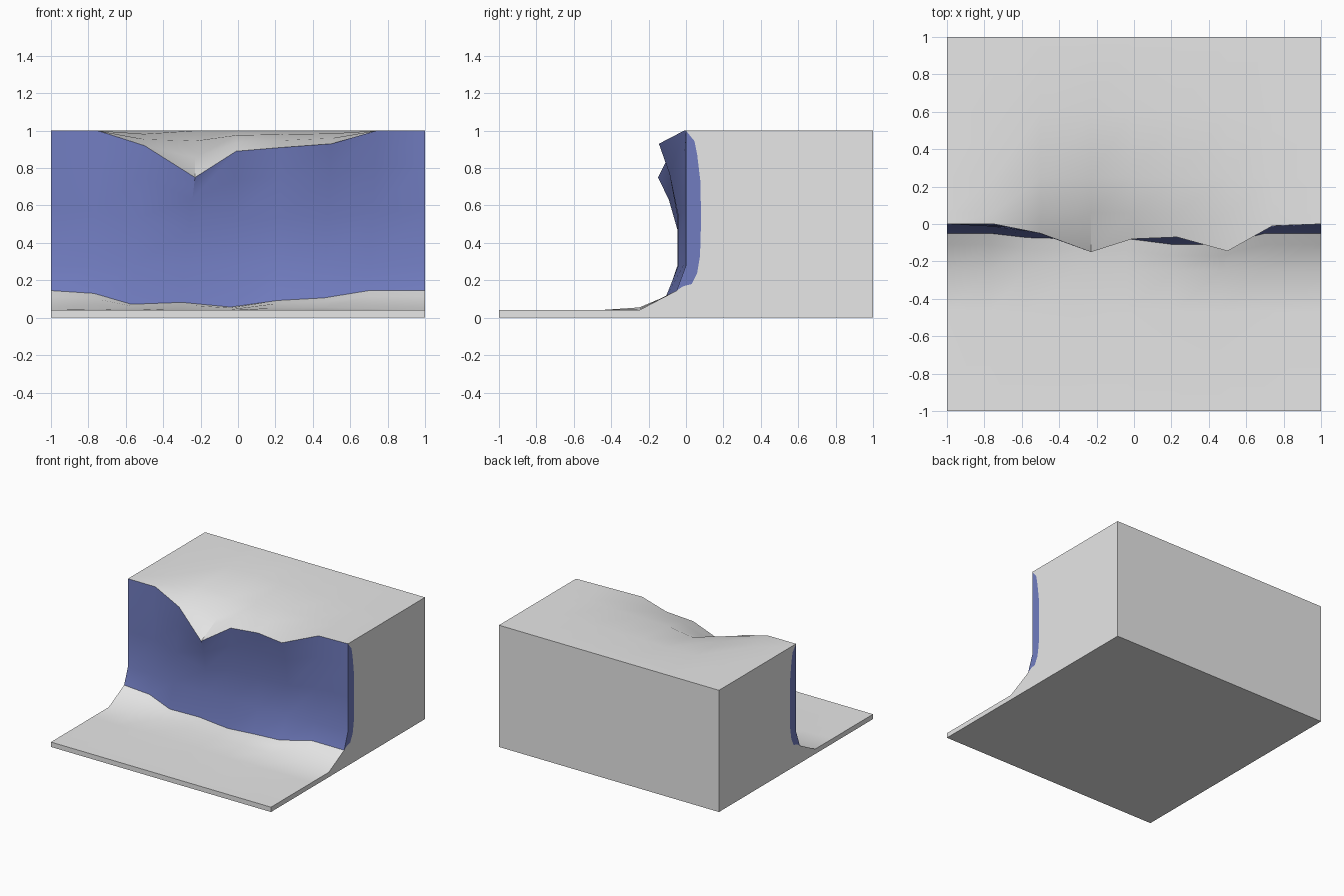
import bpy, bmesh

if "Cube" in bpy.data.objects:
    bpy.data.objects.remove(bpy.data.objects["Cube"])

def material(name, rgb):
    m = bpy.data.materials.new(name)
    m.diffuse_color = (*rgb, 1)
    m.use_nodes = True
    m.node_tree.nodes["Principled BSDF"].inputs["Base Color"].default_value = m.diffuse_color
    return m

ground = material("pale_grey_ground", (0.8, 0.8, 0.8))
rock = material("blue_rock", (0.166, 0.204, 0.53))

# Upper lip and foot of the cliff, left to right: x, y, z
LIP = [(-1, 0, 1), (-.75, 0, 1), (-.5, -.05, .92), (-.23, -.15, .75), (-.01, -.08, .89),
       (.23, -.07, .91), (.5, -.145, .93), (.74, -.01, 1), (1, 0, 1)]
FOOT = [(-1, -.05, .145), (-.77, -.05, .13), (-.57, -.073, .072), (-.3, -.08, .082),
        (-.04, -.078, .057), (.21, -.11, .092), (.46, -.11, .106), (.7, -.05, .145),
        (1, -.05, .145)]
BULGE = [0, .3, 1, 1, 1, 1, .9, .3, 0]   # how far the wall leans out per column
FLOOR_ROWS, WALL_ROWS = 4, 4             # number of face rows in floor and wall

def section(lip, foot, s):
    """Front-to-back section: floor, wall, then plateau."""
    (xl, yl, zl), (xf, yf, zf) = lip, foot
    rise, dip, b = zf - .04, 1 - zl, -.045 * s
    mix = lambda t: xf + (xl - xf) * t
    return [(xf, -1, .04), (xf, -.47, .04), (xf, -.25, .04 + rise * .25 * s),
            (xf, yf - .06, .04 + rise * .7), (xf, yf, zf),
            (mix(.2), b, .28), (mix(.55), b, .28 + (zl - .28) * .4),
            (mix(.8), b + (yl - b) * .45, .28 + (zl - .28) * .75), (xl, yl, zl),
            (xl, .06, 1 - dip * .58), (xl, .25, 1 - dip * .22), (xl, .6, 1), (xl, 1, 1)]

bm = bmesh.new()
cols = [[bm.verts.new(p) for p in section(*a)] for a in zip(LIP, FOOT, BULGE)]

# Floor, wall and plateau skin
for a, b in zip(cols, cols[1:]):
    for r in range(len(a) - 1):
        f = bm.faces.new((a[r], b[r], b[r + 1], a[r + 1]))
        f.material_index = int(FLOOR_ROWS <= r < FLOOR_ROWS + WALL_ROWS)

# Front, back and underside
front = [bm.verts.new((c[0].co.x, -1, 0)) for c in cols]
back = [bm.verts.new((c[-1].co.x, 1, 0)) for c in cols]
for i in range(len(cols) - 1):
    bm.faces.new((front[i], front[i + 1], cols[i + 1][0], cols[i][0]))
    bm.faces.new((back[i + 1], back[i], cols[i][-1], cols[i + 1][-1]))
    bm.faces.new((front[i + 1], front[i], back[i], back[i + 1]))

# Side walls with the blue rock strip let in
STRIP = [(-.015, .168), (.03, .18), (.06, .24), (.075, .33), (.08, .5), (.078, .72),
         (.06, .87), (.045, .945), (.02, .975)]
for i in (0, -1):
    c, x = cols[i], cols[i][0].co.x
    edge = [bm.verts.new((x, y, z)) for y, z in STRIP]
    strip = bm.faces.new(c[4:9] + edge[::-1])
    strip.material_index = 1
    bm.faces.new(c[:5] + edge + c[8:] + [back[i], front[i]])

bmesh.ops.recalc_face_normals(bm, faces=bm.faces)
mesh = bpy.data.meshes.new("cliff_tile")
bm.to_mesh(mesh)
bm.free()
cliff = bpy.data.objects.new("cliff_tile", mesh)
bpy.context.collection.objects.link(cliff)
mesh.materials.append(ground)
mesh.materials.append(rock)

# Smooth slopes, crisp lip and corners
bpy.context.view_layer.objects.active = cliff
cliff.select_set(True)
bpy.ops.object.shade_smooth_by_angle(angle=0.65)
